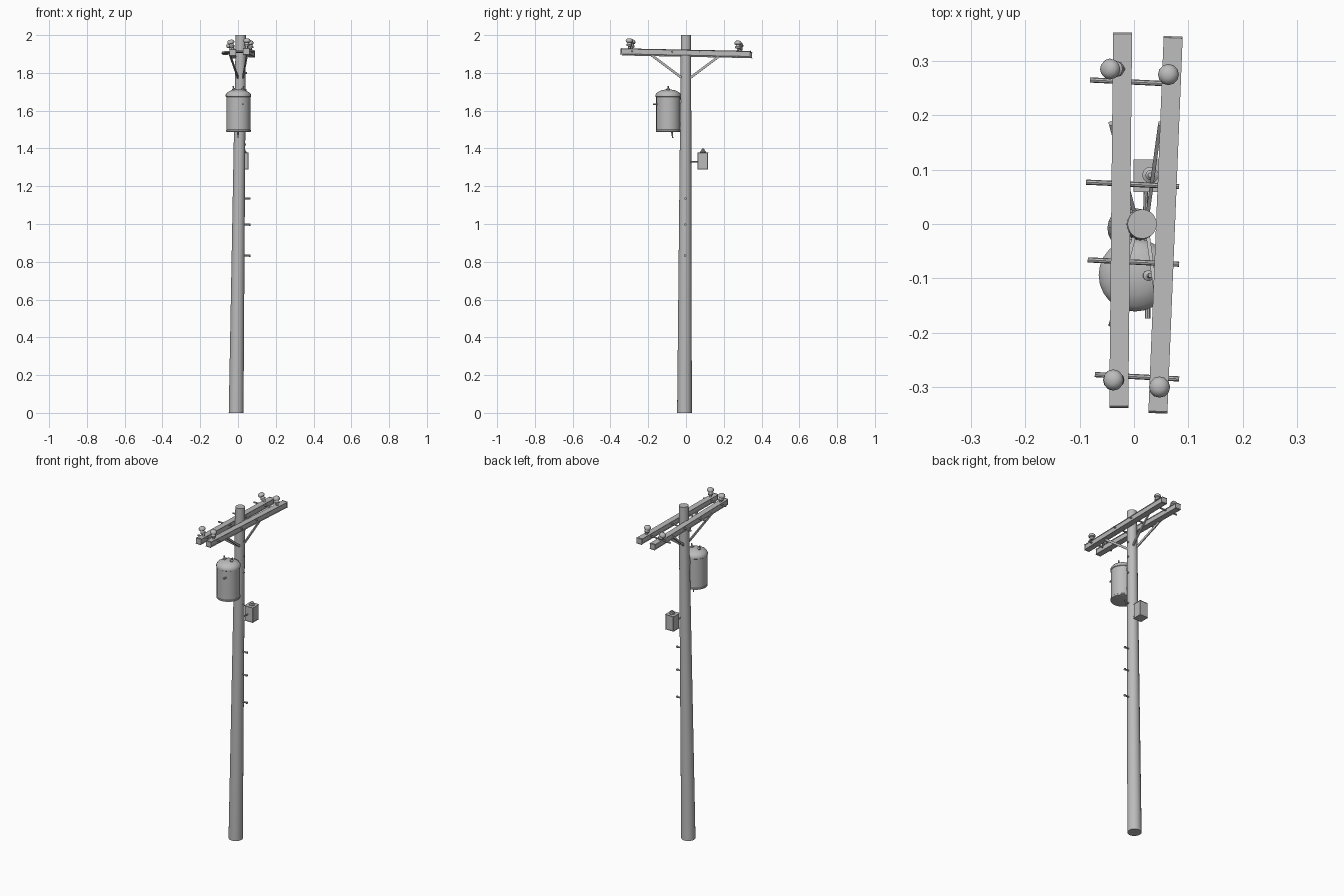
import bpy, bmesh, math
from mathutils import Vector

cube = bpy.data.objects.get("Cube")
if cube:
    bpy.data.objects.remove(cube, do_unlink=True)

grey = bpy.data.materials.new("plain grey")
grey.use_nodes = True
GREY = (0.5, 0.5, 0.5, 1)
grey.diffuse_color = GREY
grey.node_tree.nodes["Principled BSDF"].inputs["Base Color"].default_value = GREY


def finish(name, bm, smooth=True):
    bmesh.ops.recalc_face_normals(bm, faces=bm.faces[:])
    mesh = bpy.data.meshes.new(name)
    bm.to_mesh(mesh)
    bm.free()
    mesh.materials.append(grey)
    obj = bpy.data.objects.new(name, mesh)
    bpy.context.collection.objects.link(obj)
    if smooth:
        bpy.ops.object.select_all(action='DESELECT')
        obj.select_set(True)
        bpy.context.view_layer.objects.active = obj
        bpy.ops.object.shade_smooth_by_angle(angle=math.radians(40))
    return obj


def lathe(name, profile, base, axis=(0, 0, 1), sides=12):
    """Turn (radius, height) pairs around an axis starting at base."""
    bm = bmesh.new()
    turn = Vector(axis).to_track_quat('Z', 'Y')
    rings = []
    for r, h in profile:
        ring = []
        for i in range(sides):
            a = math.tau * i / sides
            p = turn @ Vector((r * math.cos(a), r * math.sin(a), h))
            ring.append(bm.verts.new(p + Vector(base)))
        rings.append(ring)
    for low, high in zip(rings, rings[1:]):
        for i in range(sides):
            j = (i + 1) % sides
            bm.faces.new((low[i], low[j], high[j], high[i]))
    bm.faces.new(rings[0])
    bm.faces.new(rings[-1])
    return finish(name, bm)


def rod(name, a, b, r, r2=None, sides=8):
    d = Vector(b) - Vector(a)
    return lathe(name, [(r, 0), (r2 or r, d.length)], a, d, sides)


def beam(name, a, b, width, height, bevel=0.0):
    """Rectangular bar from a to b."""
    a, b = Vector(a), Vector(b)
    d = b - a
    side = d.cross(Vector((0, 0, 1))).normalized()
    up = side.cross(d).normalized()
    bm = bmesh.new()
    bmesh.ops.create_cube(bm, size=1)
    for v in bm.verts:
        c = v.co.copy()
        v.co = (a + b) / 2 + d * c.x + side * c.y * width + up * c.z * height
    if bevel:
        bmesh.ops.bevel(bm, geom=bm.edges[:], offset=bevel, segments=1, affect='EDGES')
    return finish(name, bm, smooth=False)


def pole_at(z):
    return Vector((-0.01 + 0.0125 * z, -0.008 + 0.004 * z, z))


# Leaning, tapered pole
rod("pole", pole_at(0), pole_at(2), 0.039, 0.027, 20)

# Pair of crossarms
ARMS = {
    "right": (Vector((-0.028, -0.335, 1.908)), Vector((-0.021, 0.349, 1.894))),
    "left": (Vector((0.044, -0.345, 1.914)), Vector((0.072, 0.342, 1.900))),
}
for side, (front, back) in ARMS.items():
    beam(side + "_crossarm", front, back, 0.029, 0.032, 0.003)

# Through bolts joining the crossarms
for i, (x, y, z) in enumerate([(-0.072, -0.277, 1.911), (-0.085, -0.066, 1.908),
                               (-0.088, 0.077, 1.904), (-0.081, 0.265, 1.900)]):
    rod(f"through_bolt_{i}", (x, y, z), (0.083, y - 0.008, z + 0.005), 0.0048)

# Insulators, each leaning from its arm
INSULATOR = [(0.006, 0), (0.006, 0.014), (0.014, 0.015), (0.015, 0.023),
             (0.011, 0.028), (0.011, 0.033), (0.018, 0.036), (0.0195, 0.043),
             (0.016, 0.051), (0.008, 0.056)]
for side, x, y in [("right", -0.050, 0.285), ("right", -0.039, -0.287),
                   ("left", 0.063, 0.275), ("left", 0.047, -0.30)]:
    front, back = ARMS[side]
    base = front.lerp(back, (y - front.y) / (back.y - front.y))
    base.z += 0.014
    end = "back" if y > 0 else "front"
    lathe(f"{end}_{side}_insulator", INSULATOR, base,
          Vector((x, y, base.z + 0.045)) - base)

# Diagonal flat braces under the crossarms
for side, x, foot in (("right", -0.043, 0.0), ("left", 0.048, 0.026)):
    for end, s in (("front", -1), ("back", 1)):
        beam(f"{end}_{side}_brace", (x, s * 0.185, 1.896), (foot, s * 0.024, 1.775),
             0.007, 0.012)

# Transformer tank with rims and a shallow domed lid
lathe("transformer_tank",
      [(0.06, 1.487), (0.066, 1.489), (0.066, 1.497), (0.064, 1.499), (0.064, 1.672),
       (0.067, 1.674), (0.067, 1.685), (0.058, 1.697), (0.036, 1.708), (0.012, 1.712)],
      (0.002, -0.094, 0), sides=24)
BUSHING = [(0.012, 0), (0.014, 0.008), (0.009, 0.012), (0.010, 0.018),
           (0.004, 0.022), (0.004, 0.034)]
for side, s in (("right", -1), ("left", 1)):
    lathe(side + "_bushing", BUSHING, (0.002 + s * 0.02, -0.095, 1.698), (s * 0.25, 0, 1), 10)
rod("tank_tap", (0.025, -0.148, 1.634), (0.025, -0.174, 1.634), 0.005)
rod("tank_drain", (0.0, -0.075, 1.49), (0.0, -0.07, 1.455), 0.005, 0.003)
for i, z in enumerate((1.53, 1.65)):
    beam(f"tank_bracket_{i}", (0.008, -0.045, z), (0.008, 0.0, z), 0.03, 0.02)

# Small bolt heads along the left side of the pole
for i, z in enumerate((1.42, 1.61, 1.71, 1.80)):
    p = pole_at(z)
    rod(f"pole_bolt_{i}", p, p + Vector((0.034, 0, 0)), 0.005)

# Climbing pegs
for i, z in enumerate((0.833, 0.997, 1.135)):
    p = pole_at(z)
    rod(f"climbing_peg_{i}", p, (0.058, p.y, z), 0.0045)
    rod(f"climbing_peg_head_{i}", (0.057, p.y, z), (0.065, p.y, z), 0.0065)

# Box on a bracket behind the pole, with a cap on top
beam("meter_box", (0.028, 0.061, 1.333), (0.028, 0.117, 1.333), 0.053, 0.09, 0.002)
rod("meter_bracket", (0.02, 0.0, 1.33), (0.022, 0.064, 1.33), 0.004)
lathe("meter_cap", [(0.015, 1.376), (0.015, 1.384), (0.009, 1.388), (0.009, 1.394),
                    (0.004, 1.399)], (0.03, 0.09, 0))
